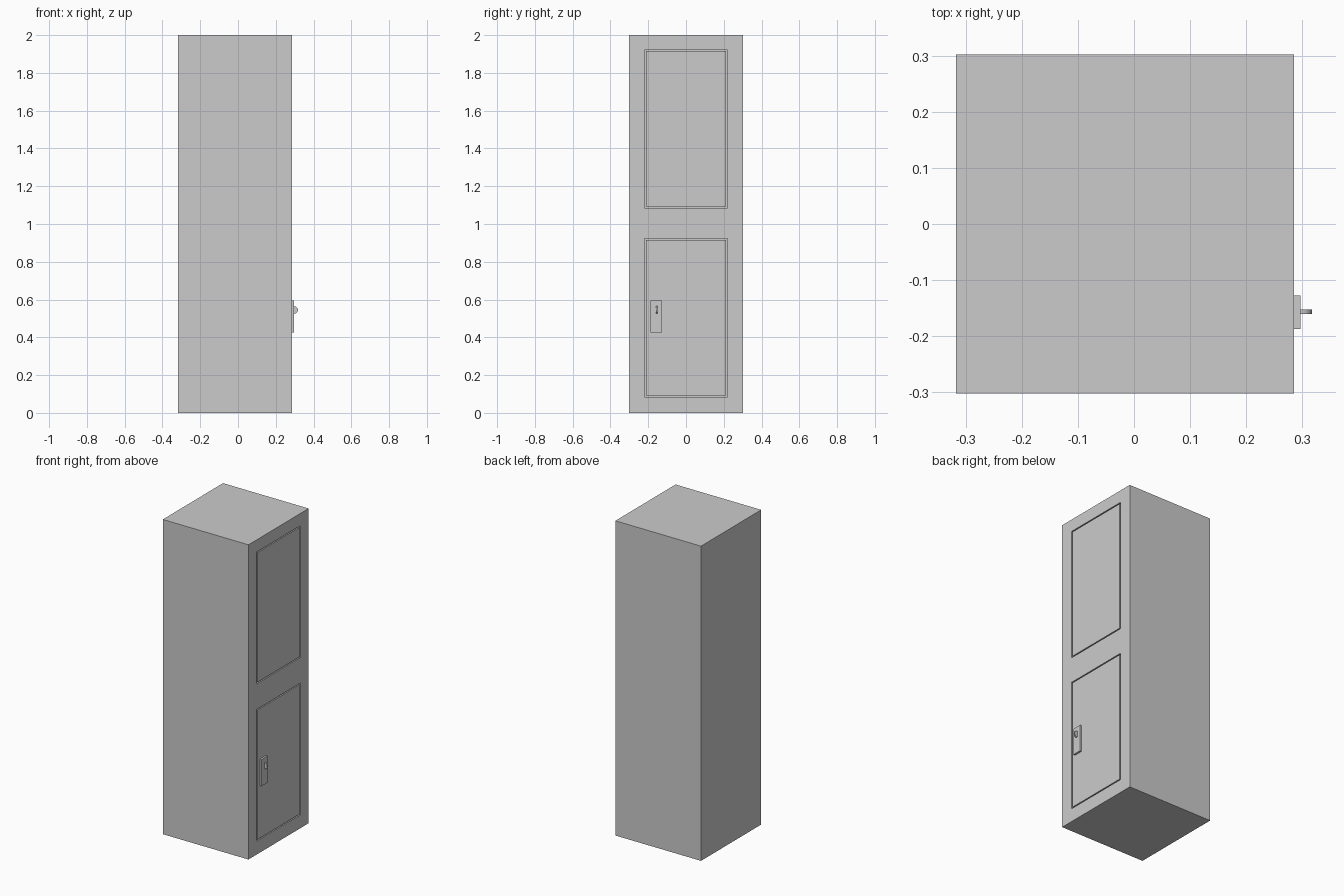
import bpy, bmesh, math
from mathutils import Matrix, Vector

if "Cube" in bpy.data.objects:
    bpy.data.objects.remove(bpy.data.objects["Cube"])


def box(name, lo, hi):
    lo, hi = Vector(lo), Vector(hi)
    bm = bmesh.new()
    bmesh.ops.create_cube(bm, size=1, matrix=Matrix.Translation((lo + hi) / 2)
                          @ Matrix.Diagonal((*(hi - lo), 1)))
    mesh = bpy.data.meshes.new(name)
    bm.to_mesh(mesh)
    bm.free()
    ob = bpy.data.objects.new(name, mesh)
    bpy.context.collection.objects.link(ob)
    return ob


def cut(target, cutter):
    mod = target.modifiers.new("cut", 'BOOLEAN')
    mod.operation, mod.solver, mod.object = 'DIFFERENCE', 'EXACT', cutter
    bpy.context.view_layer.objects.active = target
    bpy.ops.object.modifier_apply(modifier=mod.name)
    bpy.data.objects.remove(cutter)


FACE = 0.285     # x of the door side

# Cabinet body
body = box("cabinet_body", (-0.317, -0.302, 0), (FACE, 0.302, 2))

# Two doors, each sitting flush in a shallow pocket with a thin gap around it
for name, z0, depth in (("lower_door", 0.085, 0.02), ("upper_door", 1.085, 0.015)):
    cut(body, box("pocket", (FACE - depth, -0.219, z0), (FACE + 0.05, 0.219, z0 + 0.837)))
    box(name, (FACE - depth, -0.211, z0 + 0.007), (FACE, 0.211, z0 + 0.83))

# Lock plate on the lower door
box("lock_plate", (FACE, -0.187, 0.425), (FACE + 0.012, -0.127, 0.595))

# Key: thin round bow standing edge-on out of the plate
bpy.ops.mesh.primitive_cylinder_add(vertices=24, radius=0.02, depth=0.008,
                                    location=(0.297, -0.156, 0.545),
                                    rotation=(math.pi / 2, 0, 0))
bpy.context.object.name = "key_bow"
bpy.ops.object.shade_smooth_by_angle()
